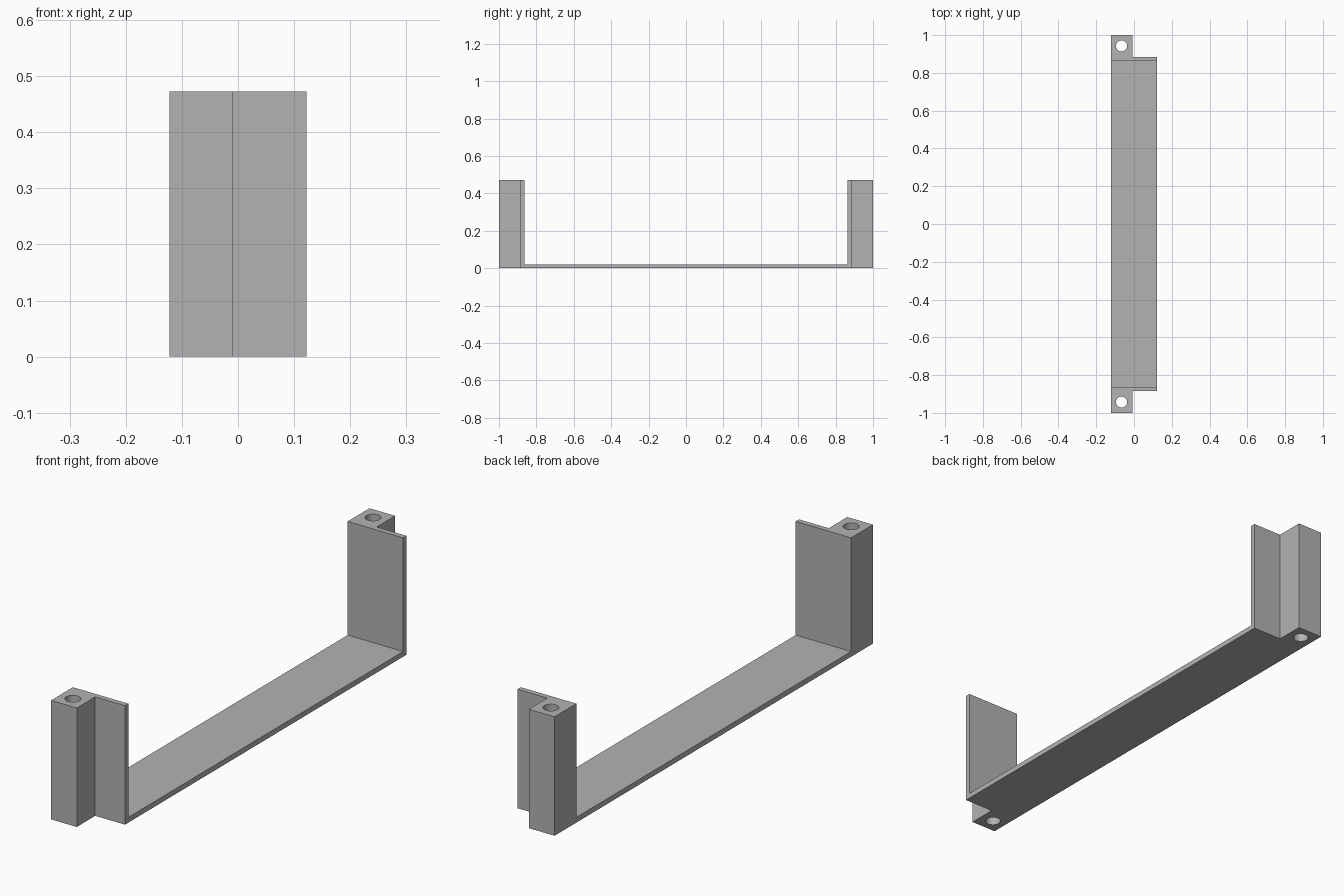
import bpy, bmesh

cube = bpy.data.objects.get("Cube")
if cube:
    bpy.data.objects.remove(cube, do_unlink=True)

HALF_W, HALF_L, HEIGHT = 0.122, 1.0, 0.473
WALL_OUT, WALL_IN, FLOOR = 0.884, 0.863, 0.021
POST_EDGE = -0.009
HOLE_X, HOLE_Y, HOLE_R = -0.066, 0.943, 0.029

grey = bpy.data.materials.new("mid grey")
grey.use_nodes = True
colour = (0.45, 0.45, 0.45, 1)
grey.diffuse_color = colour
grey.node_tree.nodes["Principled BSDF"].inputs["Base Color"].default_value = colour


def add_object(name, bm):
    bmesh.ops.recalc_face_normals(bm, faces=bm.faces)
    mesh = bpy.data.meshes.new(name)
    bm.to_mesh(mesh)
    bm.free()
    mesh.materials.append(grey)
    obj = bpy.data.objects.new(name, mesh)
    bpy.context.collection.objects.link(obj)
    return obj


def prism(name, outline, z0, z1):
    """Extrude a plan outline from z0 to z1."""
    bm = bmesh.new()
    face = bm.faces.new([bm.verts.new((x, y, z0)) for x, y in outline])
    top = bmesh.ops.extrude_face_region(bm, geom=[face])["geom"]
    verts = [v for v in top if isinstance(v, bmesh.types.BMVert)]
    bmesh.ops.translate(bm, verts=verts, vec=(0, 0, z1 - z0))
    return add_object(name, bm)


def cut(body, cutter):
    mod = body.modifiers.new("cut", "BOOLEAN")
    mod.operation = "DIFFERENCE"
    mod.solver = "EXACT"
    mod.object = cutter
    cutter.hide_render = True
    bpy.context.view_layer.objects.active = body
    bpy.ops.object.modifier_apply(modifier=mod.name)
    bpy.data.objects.remove(cutter, do_unlink=True)


# Bracket plan: wide strip with a narrower post at each end
back_half = [(HALF_W, WALL_OUT), (POST_EDGE, WALL_OUT),
             (POST_EDGE, HALF_L), (-HALF_W, HALF_L)]
front_half = [(x, -y) for x, y in reversed(back_half)]
bracket = prism("bracket", back_half + front_half, 0, HEIGHT)

# Open channel between the two end walls
channel = [(-1, -WALL_IN), (1, -WALL_IN), (1, WALL_IN), (-1, WALL_IN)]
cut(bracket, prism("channel_cutter", channel, FLOOR, 1))

# Vertical screw hole through each post
for side in (-1, 1):
    bm = bmesh.new()
    bmesh.ops.create_cone(bm, cap_ends=True, segments=48,
                          radius1=HOLE_R, radius2=HOLE_R, depth=2)
    bmesh.ops.translate(bm, verts=bm.verts, vec=(HOLE_X, side * HOLE_Y, 0))
    cut(bracket, add_object("hole_cutter", bm))

# Smooth hole walls, crisp corners
bpy.ops.object.select_all(action="DESELECT")
bracket.select_set(True)
bpy.context.view_layer.objects.active = bracket
bpy.ops.object.shade_smooth_by_angle()
